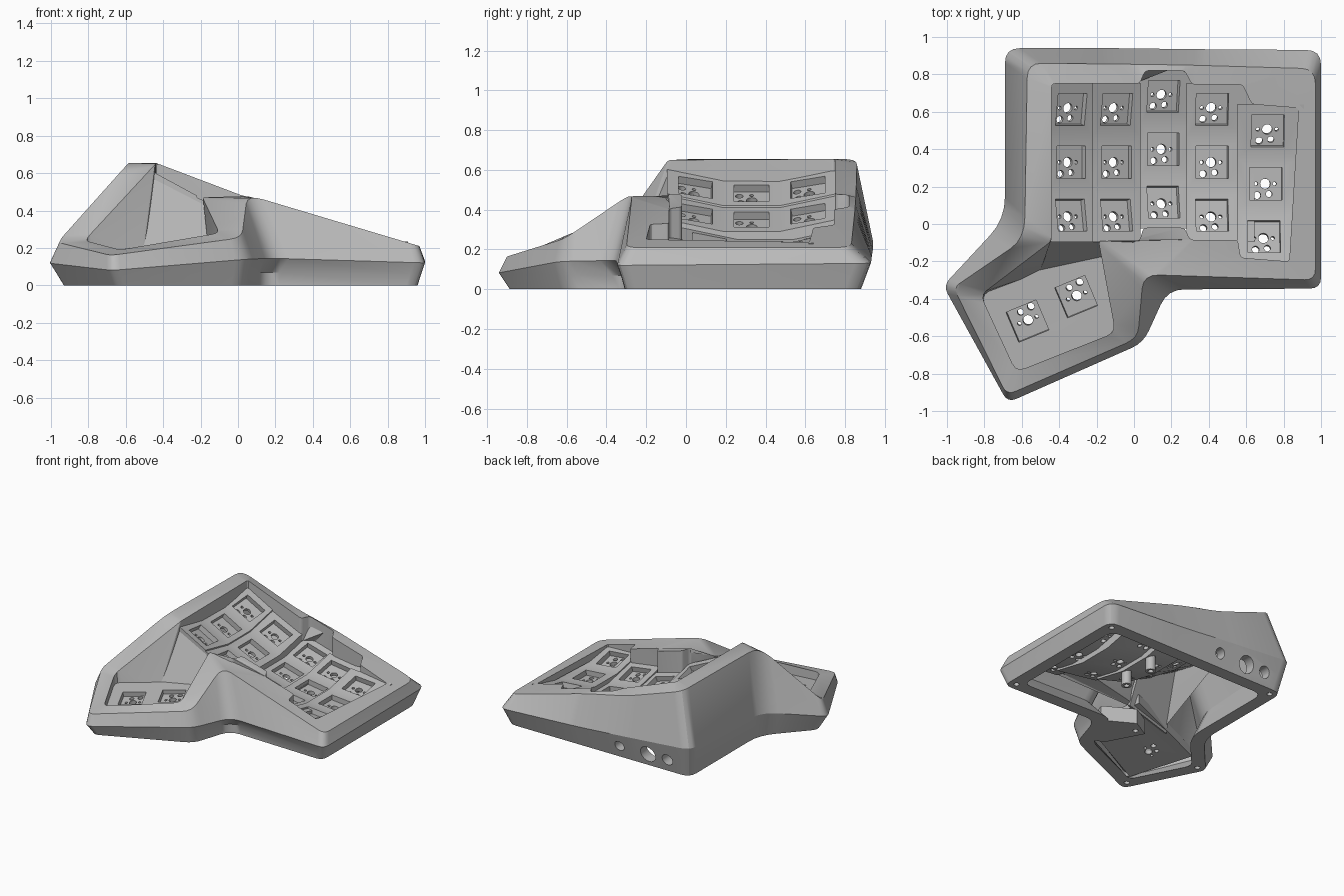
import bpy, bmesh, math
from mathutils import Vector, Matrix

old = bpy.data.objects.get("Cube")
if old:
    bpy.data.objects.remove(old)

grey = bpy.data.materials.new("matte_grey")
grey.use_nodes = True
grey.diffuse_color = (0.5, 0.5, 0.5, 1)
grey.node_tree.nodes["Principled BSDF"].inputs["Base Color"].default_value = (0.5, 0.5, 0.5, 1)


def finish(name, bm):
    bmesh.ops.recalc_face_normals(bm, faces=bm.faces[:])
    mesh = bpy.data.meshes.new(name)
    bm.to_mesh(mesh)
    bm.free()
    obj = bpy.data.objects.new(name, mesh)
    bpy.context.collection.objects.link(obj)
    mesh.materials.append(grey)
    return obj


def cut(obj, cutter):
    """Subtract the cutter, bake the result and drop the cutter."""
    cutter.hide_render = True
    mod = obj.modifiers.new("cut", 'BOOLEAN')
    mod.operation, mod.solver, mod.object = 'DIFFERENCE', 'EXACT', cutter
    mesh = bpy.data.meshes.new_from_object(obj.evaluated_get(bpy.context.evaluated_depsgraph_get()))
    obj.modifiers.clear()
    obj.data = mesh
    bpy.data.objects.remove(cutter)


def strip(bm, a, b):
    for i in range(len(a)):
        j = (i + 1) % len(a)
        bm.faces.new((a[i], a[j], b[j], b[i]))


def loft(name, rings):
    bm = bmesh.new()
    rows = [[bm.verts.new(p) for p in r] for r in rings]
    for a, b in zip(rows, rows[1:]):
        strip(bm, a, b)
    bm.faces.new(rows[0])
    bm.faces.new(rows[-1])
    return finish(name, bm)


def rod(bm, matrix, r, depth):
    bmesh.ops.create_cone(bm, cap_ends=True, segments=20, radius1=r, radius2=r, depth=depth, matrix=matrix)


def rounded(pts, radii, seg):
    out, n = [], len(pts)
    for i, p in enumerate(pts):
        ends = []
        for q in (pts[i - 1], pts[(i + 1) % n]):
            d = q - p
            ends.append(p + d.normalized() * min(radii[i], d.length * 0.45))
        for k in range(seg + 1):
            t = k / seg
            out.append(ends[0] * (1 - t) ** 2 + p * 2 * t * (1 - t) + ends[1] * t * t)
    return out


def inset(pts, d, drop=0):
    out, n = [], len(pts)
    for i, p in enumerate(pts):
        norms = []
        for a, b in ((pts[i - 1], p), (p, pts[(i + 1) % n])):
            e = (b - a).xy.normalized()
            norms.append(Vector((e.y, -e.x)))
        m = (norms[0] + norms[1]) * d / (1 + norms[0].dot(norms[1]))
        out.append(Vector((p.x + m.x, p.y + m.y, p.z - drop)))
    return out


def vecs(pts):
    return [Vector(p) for p in pts]


# Key columns: left x, right x, centre y, left z, right z, skew of right edge, lap under the next column
COLUMNS = [(-.45, -.22, .33, .545, .42, 0, 0), (-.22, .035, .33, .41, .29, 0, 0),
           (.035, .28, .40, .25, .18, 0, .05), (.28, .555, .33, .205, .165, 0, .09),
           (.55, .86, .215, .2, .175, .07, .02)]
ROWS = ((-.425, .06), (-.14, 0), (.14, 0), (.425, .06))


def well_z(x, y):
    col = next((c for c in COLUMNS if x <= c[1]), COLUMNS[-1])
    t = min(1, max(0, (x - col[0]) / (col[1] - col[0])))
    return col[3] + (col[4] - col[3]) * t + max(0, abs(y - col[2]) - .14) * .21


def rim_z(x):
    prof = ((-.44, .655), (-.08, .485), (.06, .475), (.97, .21))
    for (a, za), (b, zb) in zip(prof, prof[1:]):
        if x <= b:
            return za + (zb - za) * (x - a) / (b - a)
    return .21


# Outer outline at rim, belt and base, with an undercut at the inner corner
RIM = vecs([(-.57, .86, .655), (-.08, .855, .485), (.28, .85, .405), (.97, .83, .21), (.97, -.3, .21),
            (.05, -.27, .485), (.02, -.61, .255), (-.68, -.915, .16), (-.965, -.34, .23), (-.585, -.08, .655)])
BELT = vecs([(-.69, .94, .25), (-.08, .94, .2), (.28, .935, .17), (1, .93, .13), (1, -.345, .12),
             (.18, -.35, .145), (.05, -.635, .14), (-.675, -.955, .08), (-1.02, -.33, .12), (-.69, .025, .2)])
BASE = vecs([(-.65, .88, 0), (-.08, .88, 0), (.28, .88, 0), (.96, .88, 0), (.96, -.31, 0),
             (.13, -.285, 0), (.03, -.6, 0), (-.65, -.9, 0), (-.945, -.32, 0), (-.65, .01, 0)])
UNDERCUT = [(a + b) / 2 for a, b in zip(BASE, BELT)]
UNDERCUT[5] = BASE[5] + Vector((0, 0, .07))
RADII = [.08, .1, .1, .08, .06, .09, .07, .05, .05, .12]

# Opening outline, stepped along the columns, then around the thumb well
STEPS = [(-.44, .75), (.03, .75), (.06, .82), (.27, .82), (.31, .745), (.58, .745), (.63, .64),
         (.88, .62), (.83, -.2), (.57, -.18), (.555, -.085), (.3, -.085), (.27, -.02), (.05, -.02), (.03, -.09)]
OPENING = vecs([(x, y, rim_z(x)) for x, y in STEPS]
               + [(-.19, -.09, .47), (-.1, -.58, .28), (-.63, -.79, .19), (-.82, -.38, .24), (-.44, -.09, .65)])
WALL_FOOT = vecs([(x, y, well_z(x, y) - .045) for x, y in STEPS]
                 + [(-.16, -.18, .18), (-.1, -.58, .16), (-.63, -.79, .08), (-.82, -.38, .13), (-.5, -.26, .16)])
OPEN_RADII = [.02] * 16 + [.05] * 3 + [.02]

# Case: a closed shell with outer skin, rim, opening wall and hollow underside
bm = bmesh.new()


def add_loop(pts, radii, seg):
    return [bm.verts.new(p) for p in rounded(pts, radii, seg)]


outer = [add_loop(p, RADII, 4) for p in (inset(BASE, .1), BASE, UNDERCUT, BELT, RIM)]
opening, foot = (add_loop(p, OPEN_RADII, 3) for p in (OPENING, WALL_FOOT))
hollow = [add_loop(p, RADII, 4) for p in (inset(RIM, .03, .05), inset(BELT, .06))]
for a, b in zip(outer, outer[1:]):
    strip(bm, a, b)
strip(bm, opening, foot)
strip(bm, hollow[0], hollow[1])
strip(bm, hollow[1], outer[0])
for a, b in ((outer[-1], opening), (foot, hollow[0])):
    edges = []
    for loop in (a, b):
        for i, v in enumerate(loop):
            w = loop[i - 1]
            edges.append(bm.edges.get((v, w)) or bm.edges.new((v, w)))
    bmesh.ops.triangle_fill(bm, use_beauty=True, edges=edges, normal=(0, 0, 1))
case = finish("case", bm)

# Connector holes in the back and screw holes in the base
bm = bmesh.new()
for x, r in ((-.47, .045), (-.3, .065), (-.05, .04)):
    rod(bm, Matrix.Translation((x, .9, .1)) @ Matrix.Rotation(math.pi / 2, 4, 'X'), r, .3)
screws = inset(BASE, .06)
for i in (0, 3, 4, 7, 8):
    rod(bm, Matrix.Translation(screws[i]), .02, .1)
cut(case, finish("case_cutter", bm))

# Screw pad in the inner corner of the base
pad_outline = vecs([(.1, -.25, 0), (-.13, -.12, 0), (-.27, -.2, 0), (-.12, -.48, 0), (0, -.52, 0)])
pad = loft("screw_pad", [pad_outline, [p + Vector((0, 0, .12)) for p in pad_outline]])
bm = bmesh.new()
rod(bm, Matrix.Translation((-.19, -.21, 0)), .02, .1)
cut(pad, finish("pad_cutter", bm))

# Key sockets: square pocket with a group of round holes
HOLES = ((0, 0, .027), (.05, 0, .01), (-.05, 0, .01), (.02, -.055, .017), (-.043, -.062, .019))


def cut_sockets(plate, frames):
    pockets, holes = bmesh.new(), bmesh.new()
    for f in frames:
        bmesh.ops.create_cube(pockets, size=1, matrix=f @ Matrix.Diagonal((.175, .175, .08, 1)))
        for x, y, r in HOLES:
            rod(holes, f @ Matrix.Translation((x, y, 0)), r, .3)
    cut(plate, finish("pocket_cutter", pockets))
    cut(plate, finish("hole_cutter", holes))


def frame(centre, u, v, turn=0):
    n = u.cross(v).normalized()
    u = u.normalized()
    m = Matrix((u, n.cross(u), n)).transposed().to_4x4()
    return Matrix.Translation(centre) @ m @ Matrix.Rotation(turn, 4, 'Z')


down = Vector((0, 0, -.07))
plates = []
for i, (xl, xr, yc, zl, zr, skew, lap) in enumerate(COLUMNS):
    edges = [(Vector((xl, yc + dy, zl + dz)), Vector((xr + skew * dy, yc + dy, zr + dz))) for dy, dz in ROWS]
    rings = []
    for a, b in edges:
        c = b + (b - a).normalized() * lap
        rings.append((a, c, c + down, a + down))
    plate = loft(f"key_column_{i + 1}", rings)
    frames = []
    for (a, b), (c, d) in zip(edges, edges[1:]):
        frames.append(frame((a + b + c + d) / 4, b - a, c - a))
    cut_sockets(plate, frames)
    plates.append(plate)

# Thumb plate with two turned sockets
corners = vecs([(-.64, -.81, .12), (-.08, -.58, .2), (-.15, -.12, .25), (-.85, -.36, .17)])
thumb = loft("thumb_plate", [corners, [c + down for c in corners]])
u, v = corners[1] - corners[0], corners[3] - corners[0]
n = u.cross(v)
frames = []
for x, y in ((-.57, -.52), (-.31, -.39)):
    z = corners[0].z - (n.x * (x - corners[0].x) + n.y * (y - corners[0].y)) / n.z
    frames.append(frame(Vector((x, y, z)), u, v, math.pi))
cut_sockets(thumb, frames)

# Sloping wall between the finger wells and the thumb well
back = Vector((0, .025, -.01))
top = vecs([(-.45, -.09, .58), (-.1, -.09, .4)])
low = vecs([(-.52, -.28, .13), (-.1, -.19, .17)])
wall = loft("thumb_wall", [(a, b, b + back, a + back) for a, b in (top, low)])

# Hollow standoff posts under the plates
posts = []
for x, y in ((.28, .25), (.28, .52)):
    rings = []
    for r, z in ((.02, .17), (.02, 0), (.037, 0), (.037, .17)):
        rings.append([(x + r * math.cos(a * math.pi / 8), y + r * math.sin(a * math.pi / 8), z) for a in range(16)])
    posts.append(loft("standoff_post", rings))

# Smooth shading with crisp creases
bpy.ops.object.select_all(action='DESELECT')
for o in [case, pad, thumb, wall] + plates + posts:
    o.select_set(True)
bpy.context.view_layer.objects.active = case
bpy.ops.object.shade_smooth_by_angle(angle=math.radians(25))
